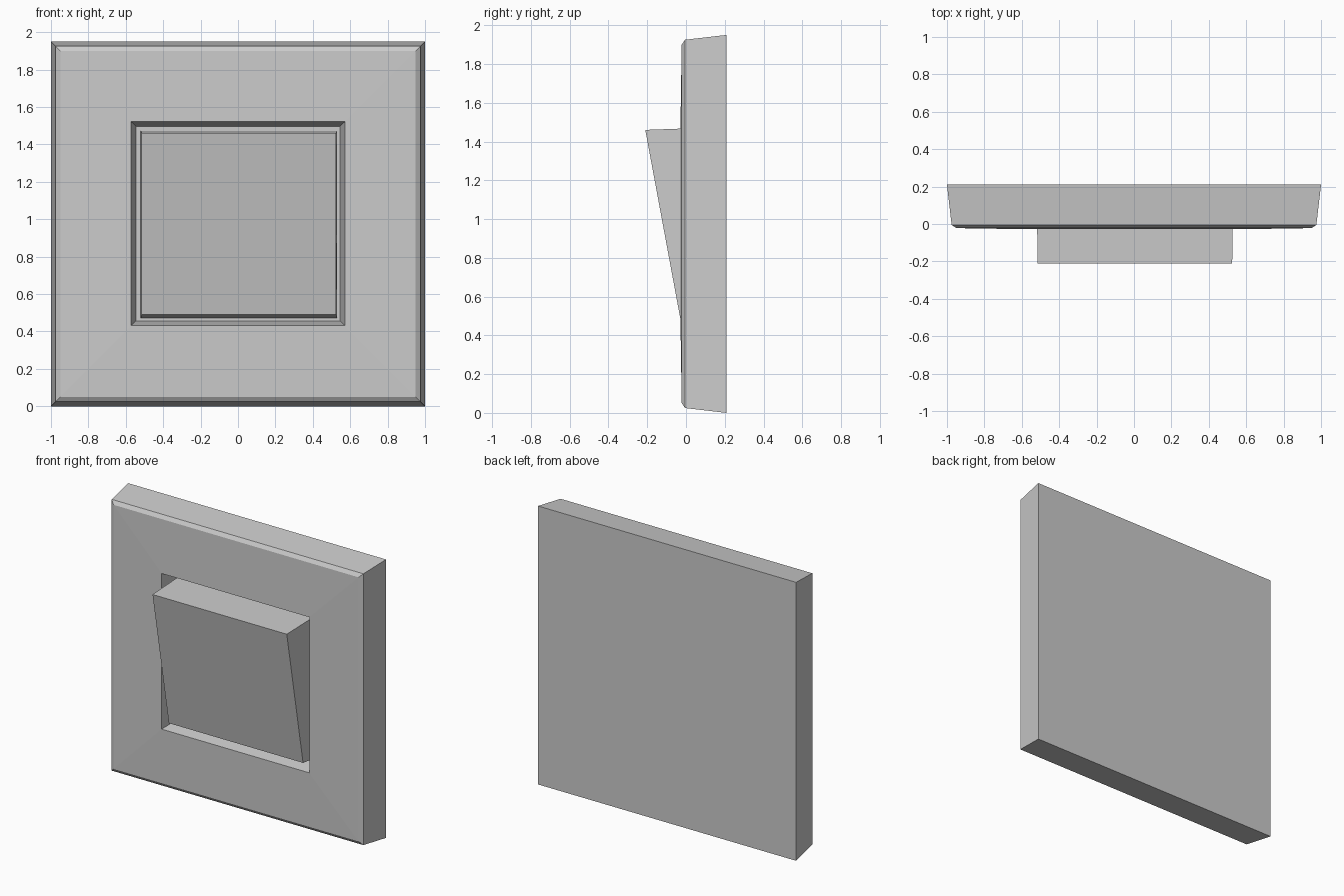
import bpy, bmesh

if "Cube" in bpy.data.objects:
    bpy.data.objects.remove(bpy.data.objects["Cube"])


def rect(y, x0, x1, z0, z1):
    return [(x0, y, z0), (x1, y, z0), (x1, y, z1), (x0, y, z1)]


def build(name, loops):
    """Bridge rectangular loops in order and cap both ends."""
    bm = bmesh.new()
    rings = [[bm.verts.new(p) for p in loop] for loop in loops]
    for a, b in zip(rings, rings[1:]):
        for i in range(4):
            j = (i + 1) % 4
            bm.faces.new((a[i], a[j], b[j], b[i]))
    bm.faces.new(rings[0])
    bm.faces.new(rings[-1])
    bmesh.ops.recalc_face_normals(bm, faces=bm.faces)
    mesh = bpy.data.meshes.new(name)
    bm.to_mesh(mesh)
    bm.free()
    obj = bpy.data.objects.new(name, mesh)
    bpy.context.collection.objects.link(obj)
    return obj


# Wall plate: flat back, tapered sides, bevelled front rim, tapered recess
build("wall_plate", [
    rect(0.21, -1.0, 1.0, 0.0, 1.95),
    rect(-0.005, -0.975, 0.975, 0.025, 1.925),
    rect(-0.022, -0.95, 0.95, 0.05, 1.90),
    rect(-0.028, -0.572, 0.572, 0.432, 1.522),
    rect(0.13, -0.545, 0.545, 0.457, 1.497),
])

# Rocker: wedge with its top edge tilted out of the recess
rocker_front = [(-0.515, -0.03, 0.49), (0.525, -0.03, 0.49),
                (0.525, -0.21, 1.46), (-0.515, -0.21, 1.46)]
build("rocker_switch", [
    rect(0.13, -0.52, 0.53, 0.472, 1.472),
    rocker_front,
])
